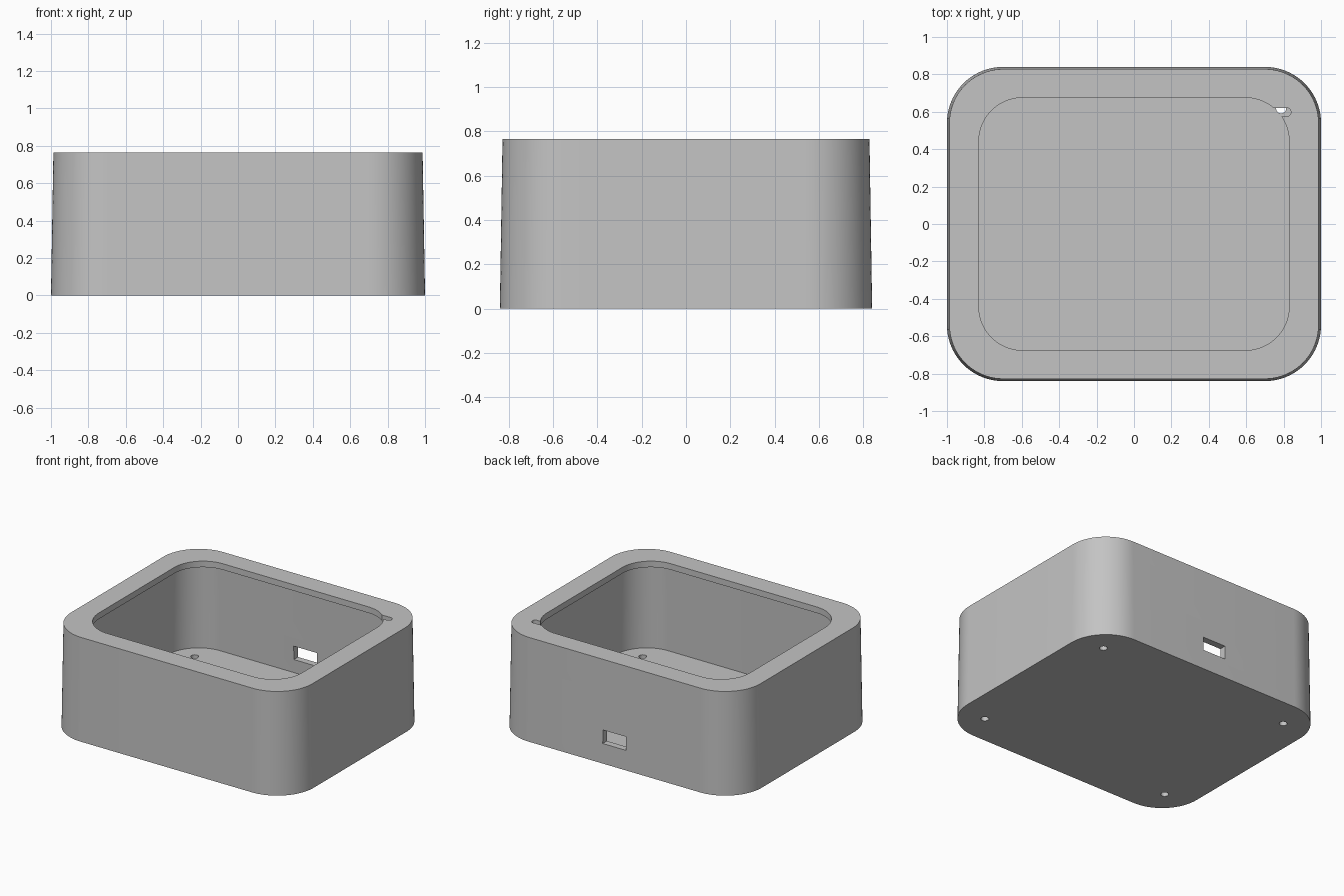
import bpy, bmesh, math

if "Cube" in bpy.data.objects:
    bpy.data.objects.remove(bpy.data.objects["Cube"])

HEIGHT = 0.765
FLOOR = 0.05
LIP = 0.045
STEPS = 20

grey = bpy.data.materials.new("grey plastic")
grey.diffuse_color = (0.55, 0.55, 0.55, 1)
grey.use_nodes = True
grey.node_tree.nodes["Principled BSDF"].inputs["Base Color"].default_value = grey.diffuse_color


def rounded_ring(bm, hx, hy, r, z):
    """Counter-clockwise rounded rectangle of vertices at height z."""
    ring = []
    for k, (sx, sy) in enumerate(((1, 1), (-1, 1), (-1, -1), (1, -1))):
        for i in range(STEPS + 1):
            a = math.pi / 2 * (k + i / STEPS)
            ring.append(bm.verts.new((sx * (hx - r) + r * math.cos(a),
                                      sy * (hy - r) + r * math.sin(a), z)))
    return ring


def loft(name, sections):
    """Closed solid through a list of (half x, half y, radius, z) sections."""
    bm = bmesh.new()
    rings = [rounded_ring(bm, *s) for s in sections]
    for a, b in zip(rings, rings[1:]):
        for i in range(len(a)):
            j = (i + 1) % len(a)
            bm.faces.new((a[i], a[j], b[j], b[i]))
    bm.faces.new(rings[0][::-1])
    bm.faces.new(rings[-1])
    bmesh.ops.recalc_face_normals(bm, faces=bm.faces[:])
    mesh = bpy.data.meshes.new(name)
    bm.to_mesh(mesh)
    bm.free()
    obj = bpy.data.objects.new(name, mesh)
    bpy.context.collection.objects.link(obj)
    mesh.materials.append(grey)
    return obj


# Tapered shell: outer wall, top rim, overhanging lip, cavity and floor
case = loft("case", [
    (1.0, 0.84, 0.30, 0),
    (0.987, 0.828, 0.288, HEIGHT),
    (0.83, 0.675, 0.235, HEIGHT),
    (0.83, 0.675, 0.235, HEIGHT - LIP),
    (0.938, 0.779, 0.24, HEIGHT - LIP),
    (0.95, 0.79, 0.25, FLOOR),
])

cutters = []

# Four screw holes through the floor
for sx in (-1, 1):
    for sy in (-1, 1):
        bpy.ops.mesh.primitive_cylinder_add(
            vertices=32, radius=0.027, depth=0.2,
            location=(sx * 0.787, sy * 0.618, 0.02))
        cutters.append(bpy.context.object)

# Cable port in the back wall
bpy.ops.mesh.primitive_cube_add(size=1, location=(0, 0.83, 0.197))
port = bpy.context.object
port.scale = (0.19, 0.2, 0.1)
cutters.append(port)

# Round-ended notch in the lip at the back right corner
notch = loft("notch_cutter", [(0.07, 0.0235, 0.0234, HEIGHT - 0.1),
                              (0.07, 0.0235, 0.0234, HEIGHT + 0.1)])
notch.location = (0.769, 0.598, 0)
cutters.append(notch)

# Cut the openings, then discard the cutters
bpy.context.view_layer.objects.active = case
for cutter in cutters:
    mod = case.modifiers.new("opening", 'BOOLEAN')
    mod.operation = 'DIFFERENCE'
    mod.solver = 'EXACT'
    mod.object = cutter
    bpy.ops.object.modifier_apply(modifier=mod.name)
for cutter in cutters:
    bpy.data.objects.remove(cutter, do_unlink=True)

# One plain colour, smooth corners with crisp edges
case.data.materials.clear()
case.data.materials.append(grey)
for p in case.data.polygons:
    p.material_index = 0
bpy.ops.object.select_all(action='DESELECT')
case.select_set(True)
bpy.context.view_layer.objects.active = case
bpy.ops.object.shade_smooth_by_angle(angle=math.radians(30))
